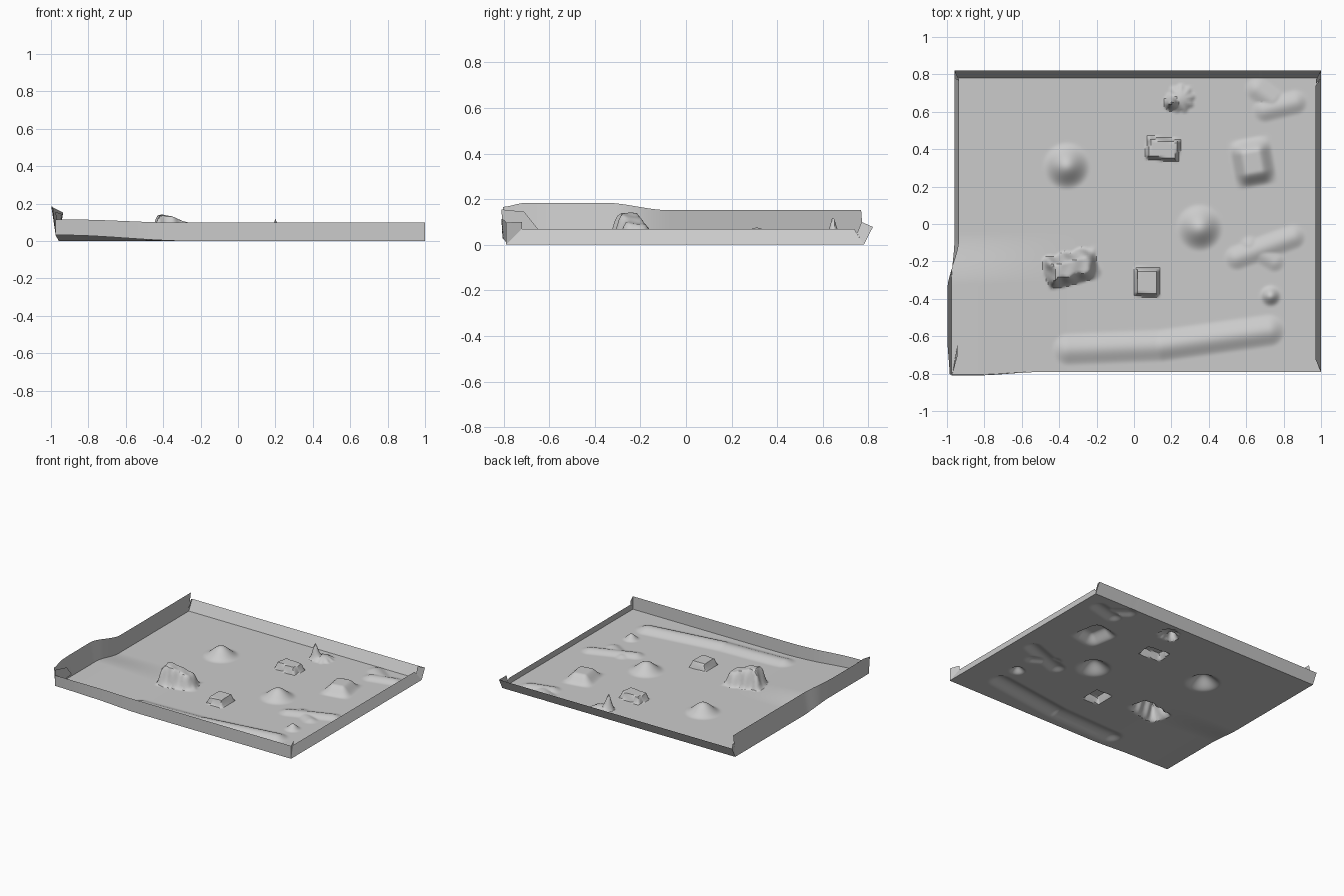
import bpy, bmesh, math

if "Cube" in bpy.data.objects:
    bpy.data.objects.remove(bpy.data.objects["Cube"])


def smooth(a, b, t):
    t = max(0.0, min(1.0, (t - a) / (b - a)))
    return t * t * (3 - 2 * t)


def local(x, y, cx, cy, deg):
    c, s = math.cos(math.radians(deg)), math.sin(math.radians(deg))
    dx, dy = x - cx, y - cy
    return dx * c + dy * s, -dx * s + dy * c


# round mounds: centre x, y, radius, height
MOUNDS = [(-0.36, 0.31, 0.13, 0.075), (0.35, -0.02, 0.13, 0.07), (0.73, -0.385, 0.06, 0.04)]
# blocks: centre x, y, half sizes, turn, height, side slope width
BLOCKS = [(0.635, 0.33, 0.12, 0.135, 10, 0.06, 0.085),
          (0.07, -0.31, 0.068, 0.078, -2, 0.05, 0.018),
          (0.155, 0.40, 0.09, 0.062, -6, 0.05, 0.018)]
# soft folds: start, end, half width, height
FOLDS = [(-0.35, -0.67, 0.15, -0.65, 0.09, 0.025), (0.15, -0.65, 0.72, -0.57, 0.09, 0.03),
         (0.55, -0.18, 0.85, -0.07, 0.07, 0.02), (0.62, -0.12, 0.75, -0.20, 0.06, 0.015),
         (0.66, 0.72, 0.74, 0.66, 0.07, 0.018), (0.70, 0.61, 0.86, 0.65, 0.07, 0.02)]


def height(x, y):
    # lifted front left corner
    z = 0.032 * smooth(-0.05, -0.32, y) * smooth(-0.25, -0.95, x)
    for cx, cy, r, h in MOUNDS:
        d = math.hypot(x - cx, y - cy) / r
        if d < 1:
            z += h * 0.5 * (1 + math.cos(math.pi * d))
    for cx, cy, a, b, deg, h, w in BLOCKS:
        u, v = local(x, y, cx, cy, deg)
        z += h * smooth(0, w, a - abs(u)) * smooth(0, w, b - abs(v))
    fold = 0
    for x0, y0, x1, y1, w, h in FOLDS:
        ex, ey = x1 - x0, y1 - y0
        t = max(0, min(1, ((x - x0) * ex + (y - y0) * ey) / (ex * ex + ey * ey)))
        d = math.hypot(x - x0 - t * ex, y - y0 - t * ey) / w
        if d < 1:
            fold = max(fold, h * (1 - d * d) ** 2)
    z += fold
    # tall rough rock, highest at its left end
    u, v = local(x, y, -0.335, -0.235, 14)
    rough = 0.007 * math.sin(70 * u) * math.sin(50 * v + 1)
    top = 0.135 - 0.045 * smooth(-0.07, 0.11, u)
    side = smooth(0, 0.065, 0.15 - abs(u) + rough) * smooth(0, 0.06, 0.092 - abs(v) + rough)
    z += max(0, top + rough * 0.4) * side
    # ribbed spike with an off-centre tip
    dx, dy = x - 0.25, y - 0.67
    d = math.hypot(dx, dy) / (0.075 + 0.006 * math.sin(9 * math.atan2(dy, dx)))
    if d < 1:
        z += 0.03 * (1 - d * d)
    d = math.hypot(x - 0.198, y - 0.645) / 0.04
    if d < 1:
        z += 0.12 * (1 - d) ** 1.2
    return z


NX, NY = 196, 158
X0, X1, Y0, Y1 = -0.96, 1.0, -0.79, 0.78


def floor_point(i, j):
    x, y = X0 + (X1 - X0) * i / NX, Y0 + (Y1 - Y0) * j / NY
    z = height(x, y)
    px = x - 0.015 * smooth(-0.08, -0.3, y) * smooth(-0.8, -0.96, x)
    py = y - 0.015 * smooth(-0.5, -0.85, x) * smooth(-0.7, -0.79, y)
    return (px, py, z)


def make(name, verts, faces):
    me = bpy.data.meshes.new(name)
    me.from_pydata(verts, [], faces)
    ob = bpy.data.objects.new(name, me)
    bpy.context.collection.objects.link(ob)
    bpy.context.view_layer.objects.active = ob
    for o in bpy.context.selected_objects:
        o.select_set(False)
    ob.select_set(True)
    bpy.ops.object.shade_smooth_by_angle(angle=math.radians(35))
    return ob


# terrain sheet
verts = [floor_point(i, j) for j in range(NY + 1) for i in range(NX + 1)]
faces = []
for j in range(NY):
    for i in range(NX):
        a = j * (NX + 1) + i
        faces.append((a, a + 1, a + NX + 2, a + NX + 1))
make("terrain_floor", verts, faces)


# folded up rims: lower edge follows the floor, upper edge is given by a function
def rim(name, edge, top):
    n = len(edge)
    make(name, edge + [top(*p) for p in edge],
         [(k, k + 1, n + k + 1, n + k) for k in range(n - 1)])


def left_top(x, y, z):
    lift = smooth(-0.08, -0.35, y)
    return (-0.935 - 0.063 * lift + 0.012 * smooth(-0.6, -0.82, y), y * 0.985 - 0.01 * lift,
            0.152 + 0.032 * lift - 0.018 * smooth(-0.7, -0.81, y))


rim("front_rim", [floor_point(i, 0) for i in range(NX + 1)],
    lambda x, y, z: (x, y - 0.005 * smooth(-0.3, -0.9, x), 0.098 + 0.017 * smooth(-0.3, -0.9, x)))
rim("back_rim", [floor_point(i, NY) for i in range(NX + 1)],
    lambda x, y, z: (x, 0.82, 0.078))
rim("right_rim", [floor_point(NX, j) for j in range(NY + 1)],
    lambda x, y, z: (0.97, y * 0.93 + 0.012, 0.07))
rim("left_rim", [floor_point(0, j) for j in range(NY + 1)], left_top)

# small corner tabs
TABS = {
    "front_right_tab": [(1, -0.79, 0), (1, -0.79, 0.098), (0.97, -0.72, 0.1), (0.97, -0.72, 0.07)],
    "back_right_tab": [(1, 0.78, 0), (1, 0.82, 0.078), (0.972, 0.77, 0.1), (0.975, 0.75, 0.05)],
    "front_left_tab": [(-0.97, -0.80, 0.03), (-0.975, -0.81, 0.155), (-0.945, -0.71, 0.145),
                       (-0.945, -0.65, 0.07)],
    "back_left_tab": [(-0.96, 0.78, 0), (-0.96, 0.82, 0.078), (-0.935, 0.77, 0.1),
                      (-0.94, 0.75, 0.05)],
}
for name, pts in TABS.items():
    make(name, pts, [(0, 1, 2, 3)])
